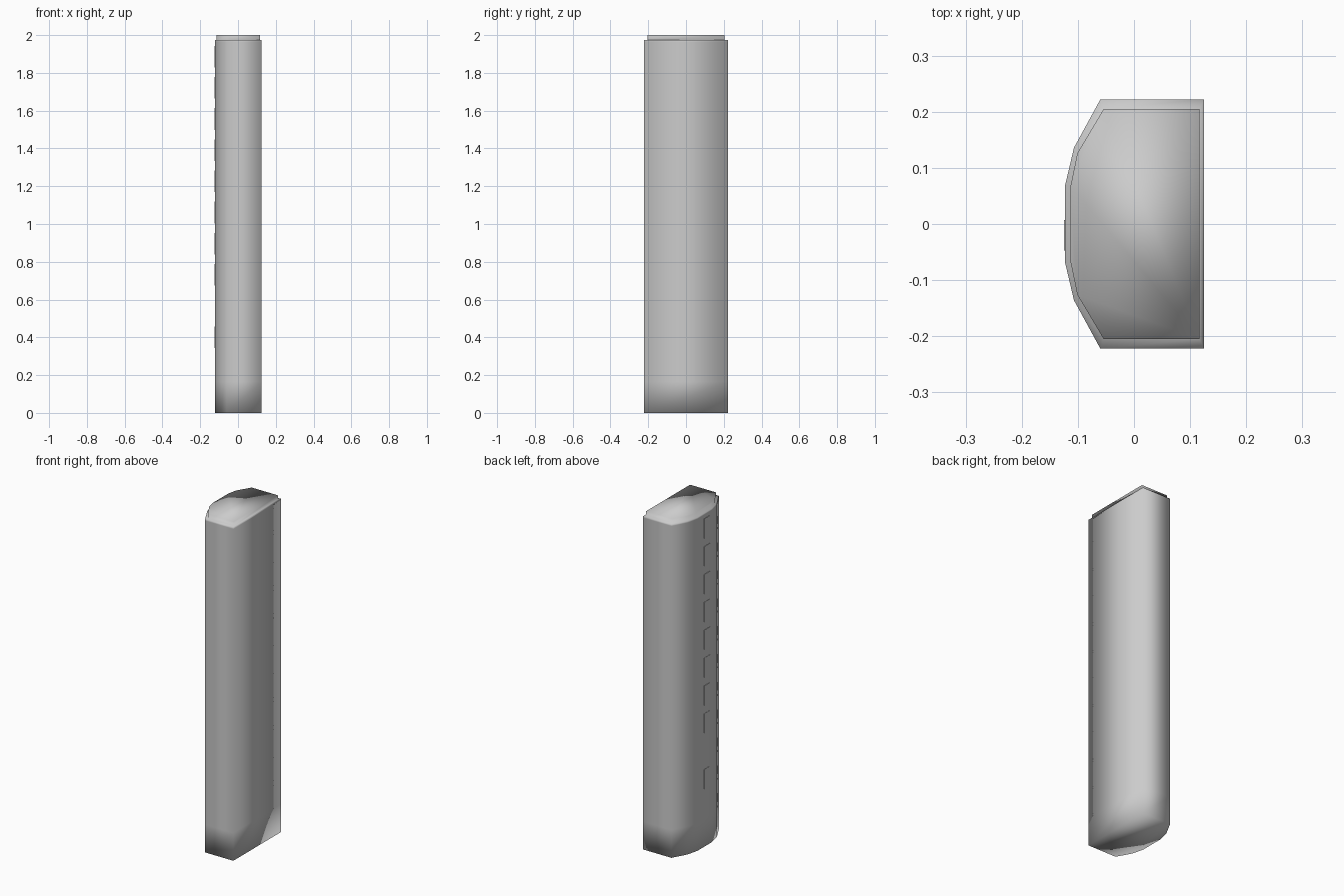
import bpy
import bmesh

cube = bpy.data.objects.get("Cube")
if cube:
    bpy.data.objects.remove(cube, do_unlink=True)

grey = bpy.data.materials.new("concrete_grey")
grey.use_nodes = True
grey.diffuse_color = (0.6, 0.6, 0.6, 1)
grey.node_tree.nodes["Principled BSDF"].inputs["Base Color"].default_value = (0.6, 0.6, 0.6, 1)


def add_object(name, bm, smooth):
    bmesh.ops.recalc_face_normals(bm, faces=bm.faces)
    for face in bm.faces:
        face.smooth = smooth
    mesh = bpy.data.meshes.new(name)
    bm.to_mesh(mesh)
    bm.free()
    mesh.materials.append(grey)
    obj = bpy.data.objects.new(name, mesh)
    bpy.context.collection.objects.link(obj)
    return obj


def mirrored(half):
    """Close a half outline by mirroring it across y = 0."""
    return half + [(x, -y) for x, y in reversed(half)]


# Footprint: flat wall on one side, faceted bow on the other
outer = mirrored([(0.125, 0.222), (-0.06, 0.222), (-0.107, 0.136), (-0.123, 0.068)])
inner = mirrored([(0.117, 0.205), (-0.054, 0.205), (-0.101, 0.126), (-0.113, 0.068)])

# Tower: stacked storeys, a narrow ledge and a raised roof
STOREY = 0.165
EAVES = 1.975
levels = [(outer, STOREY * i) for i in range(12)]
levels += [(outer, EAVES - 0.01), (outer, EAVES), (inner, EAVES), (inner, 2.0)]

bm = bmesh.new()
rings = [[bm.verts.new((x, y, z)) for x, y in outline] for outline, z in levels]
for low, high in zip(rings, rings[1:]):
    for i in range(len(low)):
        j = (i + 1) % len(low)
        bm.faces.new((low[i], low[j], high[j], high[i]))
bm.faces.new(rings[0])
bm.faces.new(rings[-1])
add_object("tower_body", bm, True)

# Thin window plates up the bowed wall, one per storey
for floor in (2, 4, 5, 6, 7, 8, 9, 10, 11):
    bm = bmesh.new()
    bmesh.ops.create_cube(bm, size=1)
    bmesh.ops.scale(bm, vec=(0.004, 0.055, 0.115), verts=bm.verts)
    bmesh.ops.translate(bm, vec=(-0.123, -0.02, STOREY * (floor + 0.43)), verts=bm.verts)
    add_object(f"window_{floor}", bm, False)
